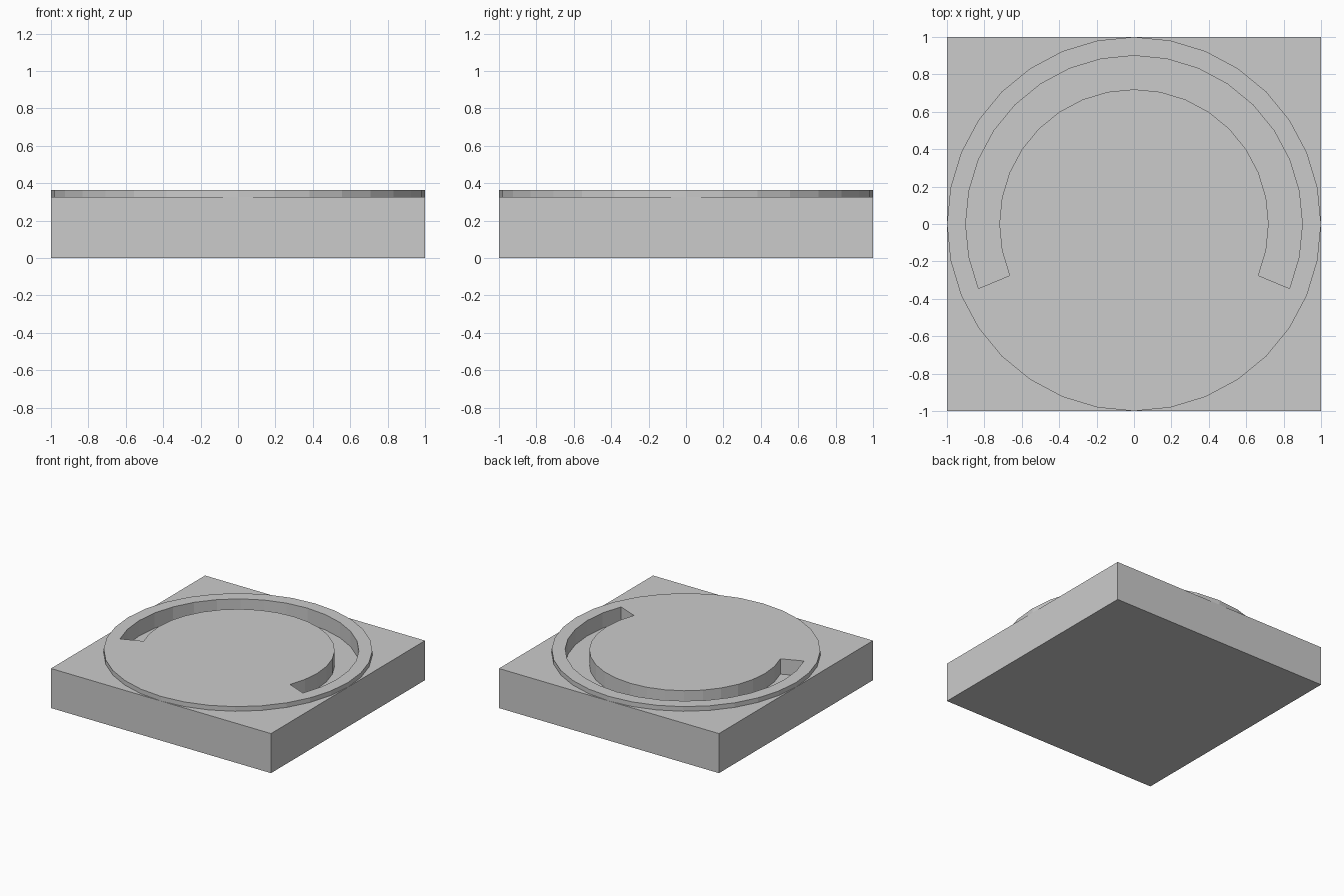
import bpy, bmesh
from math import cos, sin, pi

if "Cube" in bpy.data.objects:
    bpy.data.objects.remove(bpy.data.objects["Cube"])

SIDES = 32
BASE_TOP, DISC_TOP, GROOVE_FLOOR = 0.325, 0.363, 0.237


def prism(name, outline, z0, z1):
    """Extrude a flat outline from z0 up to z1."""
    bm = bmesh.new()
    face = bm.faces.new([bm.verts.new((x, y, z0)) for x, y in outline])
    ext = bmesh.ops.extrude_face_region(bm, geom=[face])
    for v in ext["geom"]:
        if isinstance(v, bmesh.types.BMVert):
            v.co.z = z1
    bmesh.ops.recalc_face_normals(bm, faces=bm.faces)
    mesh = bpy.data.meshes.new(name)
    bm.to_mesh(mesh)
    bm.free()
    obj = bpy.data.objects.new(name, mesh)
    bpy.context.collection.objects.link(obj)
    return obj


def arc(radius, steps):
    return [(radius * cos(2 * pi * i / SIDES), radius * sin(2 * pi * i / SIDES)) for i in steps]


# Square base and the raised round plate on top
base = prism("square_base", [(-1, -1), (1, -1), (1, 1), (-1, 1)], 0, BASE_TOP)
plate = prism("round_plate", arc(1.0, range(SIDES)), BASE_TOP, DISC_TOP)

# C-shaped groove, open towards the front
groove = prism("groove_cutter", arc(0.90, range(-2, 19)) + arc(0.72, range(18, -3, -1)),
               GROOVE_FLOOR, DISC_TOP + 0.1)
groove.hide_render = True
groove.display_type = 'WIRE'
for part in (base, plate):
    cut = part.modifiers.new("groove", 'BOOLEAN')
    cut.operation = 'DIFFERENCE'
    cut.solver = 'EXACT'
    cut.object = groove
